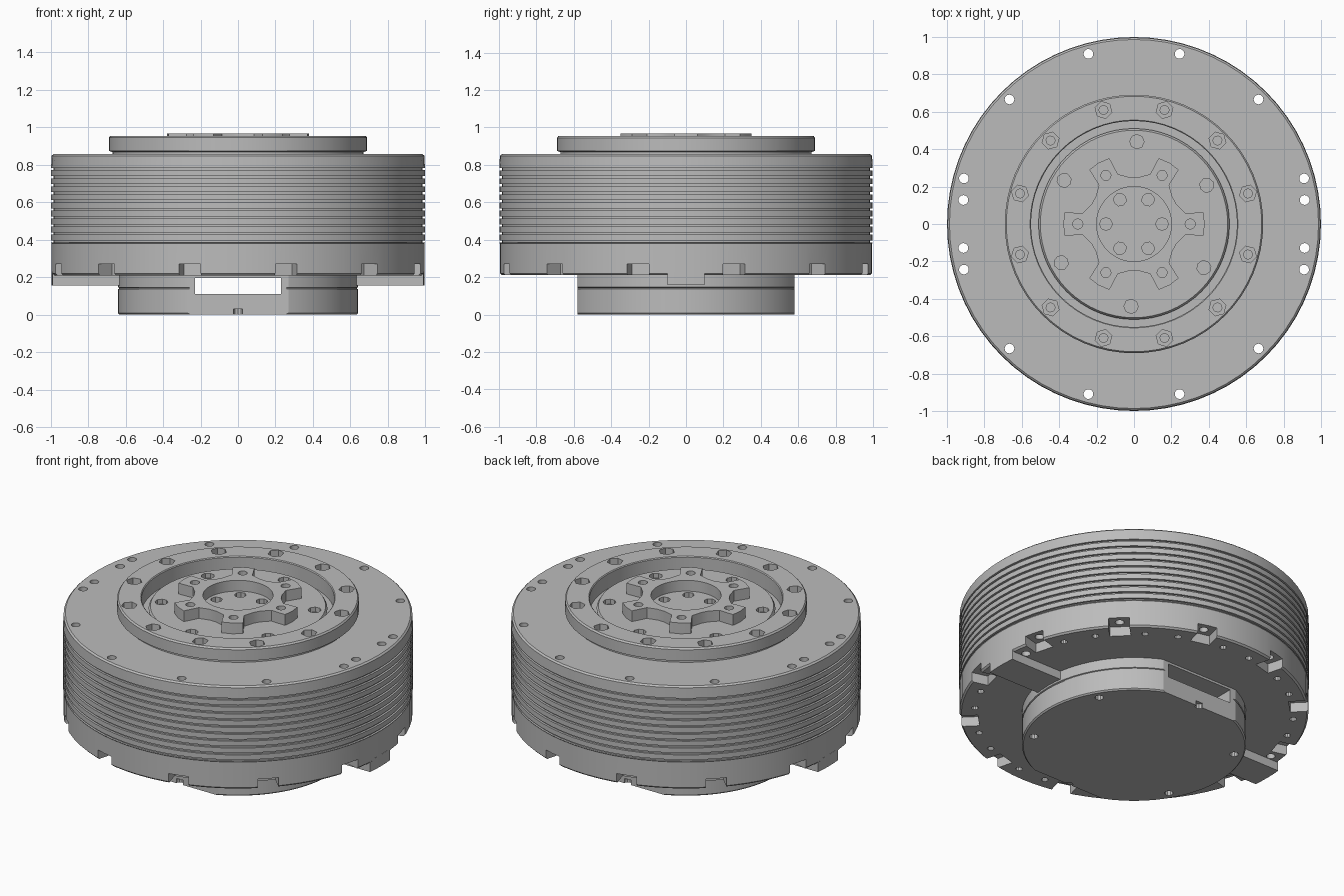
import bpy, bmesh
from math import cos, sin, radians, pi, sqrt
from mathutils import Matrix, Vector

if "Cube" in bpy.data.objects:
    bpy.data.objects.remove(bpy.data.objects["Cube"])

metal = bpy.data.materials.new("grey metal")
metal.use_nodes = True
GREY = (0.5, 0.5, 0.5, 1)
metal.diffuse_color = GREY
metal.node_tree.nodes["Principled BSDF"].inputs["Base Color"].default_value = GREY


def polar(r, deg):
    return r * cos(radians(deg)), r * sin(radians(deg))


def finish(name, bm):
    bmesh.ops.recalc_face_normals(bm, faces=bm.faces)
    mesh = bpy.data.meshes.new(name)
    bm.to_mesh(mesh)
    bm.free()
    ob = bpy.data.objects.new(name, mesh)
    bpy.context.collection.objects.link(ob)
    mesh.materials.append(metal)
    return ob


def lathe(name, profile, steps=64):
    """Solid of revolution; profile points are (radius, height)."""
    bm = bmesh.new()
    verts = [bm.verts.new((r, 0, z)) for r, z in profile]
    closed = profile[0][0] > 0
    pairs = list(zip(verts, verts[1:] + verts[:1]))
    edges = [bm.edges.new(p) for p in (pairs if closed else pairs[:-1])]
    bmesh.ops.spin(bm, geom=verts + edges, cent=(0, 0, 0), axis=(0, 0, 1),
                   angle=2 * pi, steps=steps)
    bmesh.ops.remove_doubles(bm, verts=bm.verts, dist=1e-5)
    return finish(name, bm)


def prism(bm, points, z0, z1):
    """Extrude a flat outline from z0 to z1."""
    face = bm.faces.new([bm.verts.new((x, y, z0)) for x, y in points])
    new = bmesh.ops.extrude_face_region(bm, geom=[face])["geom"]
    bmesh.ops.translate(bm, vec=(0, 0, z1 - z0),
                        verts=[v for v in new if isinstance(v, bmesh.types.BMVert)])


def holes(spots, r, z0, z1, sides=16):
    """One cutter holding a vertical pin at every (radius, angle) spot."""
    bm = bmesh.new()
    for dist, ang in spots:
        cx, cy = polar(dist, ang)
        ring = [polar(r, ang + 360 * i / sides) for i in range(sides)]
        prism(bm, [(cx + x, cy + y) for x, y in ring], z0, z1)
    return finish("hole_cutter", bm)


def boxes(items):
    """One cutter of boxes given as (centre, size, turn about z)."""
    bm = bmesh.new()
    for centre, size, ang in items:
        mat = (Matrix.Rotation(radians(ang), 4, 'Z') @ Matrix.Translation(centre)
               @ Matrix.Diagonal(Vector(size).to_4d()))
        bmesh.ops.create_cube(bm, size=1, matrix=mat)
    return finish("box_cutter", bm)


def cut(ob, cutter):
    mod = ob.modifiers.new("cut", 'BOOLEAN')
    mod.operation, mod.solver, mod.object = 'DIFFERENCE', 'EXACT', cutter
    bpy.context.view_layer.objects.active = ob
    bpy.ops.object.modifier_apply(modifier=mod.name)
    bpy.data.objects.remove(cutter)


def smooth(ob):
    bpy.ops.object.select_all(action='DESELECT')
    ob.select_set(True)
    bpy.context.view_layer.objects.active = ob
    bpy.ops.object.shade_smooth_by_angle(angle=radians(25))


def around(r, start, count=12):
    return [(r, start + 360 * i / count) for i in range(count)]


# Finned main body
profile = [(0, 0.21), (0.985, 0.21), (0.995, 0.22), (0.995, 0.38)]
for i in range(10):
    z = 0.39 + i * 0.043
    profile += [(0.998, z - 0.006), (0.985, z - 0.006), (0.985, z + 0.006), (0.998, z + 0.006)]
profile += [(0.995, 0.848), (0.985, 0.857), (0, 0.857)]
body = lathe("finned_body", profile, 72)
cut(body, boxes([((0.97, 0, 0.235), (0.16, 0.12, 0.07), a) for _, a in around(1, 15)]))
rim_spots = [(0.94, s + a) for a in (15, 45, 75) for s in (0, 90, 180, 270)]
rim_spots += [(0.92, a) for a in (8, -8, 172, 188)]
cut(body, holes(rim_spots, 0.026, 0.1, 1))
cut(body, holes([(0.91, a + s) for a in range(0, 360, 30) if a % 180 for s in (-6, 6)],
                0.02, 0.15, 0.25, 10))

# Raised bolt ring with its narrow neck
ring = lathe("bolt_ring", [(0.55, 0.83), (0.67, 0.83), (0.67, 0.868), (0.69, 0.875),
                           (0.69, 0.945), (0.682, 0.955), (0.555, 0.955), (0.55, 0.95)])
cut(ring, holes(around(0.63, 15), 0.046, 0.91, 1, 6))
cut(ring, holes(around(0.63, 15), 0.024, 0.86, 1, 10))

# Recessed inner disc
disc = lathe("inner_disc", [(0, 0.83), (0.5, 0.83), (0.51, 0.885), (0.5, 0.9), (0, 0.9)])
cut(disc, holes(around(0.44, 28, 6), 0.038, 0.87, 1, 8))
cut(disc, holes(around(0.15, 0, 6), 0.034, 0.86, 1, 8))

# Six-armed hub
bm = bmesh.new()
outline = []
for k in range(6):
    arm = [(0.25, -30), (0.25, -25), (0.28, -12), (0.375, -9.5), (0.378, 0),
           (0.375, 9.5), (0.28, 12), (0.25, 25)]
    outline += [polar(r, a + 60 * k) for r, a in arm]
prism(bm, outline, 0.88, 0.968)
hub = finish("six_arm_hub", bm)
cut(hub, holes([(0, 0)], 0.2, 0.8, 1.1, 36))
cut(hub, holes(around(0.3, 0, 6), 0.027, 0.91, 1, 12))

# Lower drum with flats front and back, and a slot running through
drum = lathe("lower_drum", [(0, 0), (0.632, 0), (0.64, 0.008), (0.64, 0.136), (0.634, 0.139),
                            (0.634, 0.143), (0.64, 0.146), (0.64, 0.215), (0, 0.215)])
cut(drum, boxes([((0, s * 0.78, 0.1), (2, 0.4, 0.6), 0) for s in (-1, 1)]))
cut(drum, boxes([((0, 0, 0.153), (0.46, 2, 0.086), 0)]))
cut(drum, holes(around(0.58, 30, 6), 0.025, -0.1, 0.03, 10))

# Side arms from the drum out to the rim
arms = []
for name, turn in (("left_arm", 0), ("right_arm", 180)):
    bm = bmesh.new()
    tip = [(sqrt(0.99 - y * y), y) for y in (-0.1, -0.05, 0, 0.05, 0.1)]
    prism(bm, [(0.55, -0.1)] + tip + [(0.55, 0.1)], 0.157, 0.23)
    bmesh.ops.rotate(bm, verts=bm.verts, matrix=Matrix.Rotation(radians(turn), 3, 'Z'))
    arms.append(finish(name, bm))

for part in [body, ring, disc, hub, drum] + arms:
    smooth(part)
